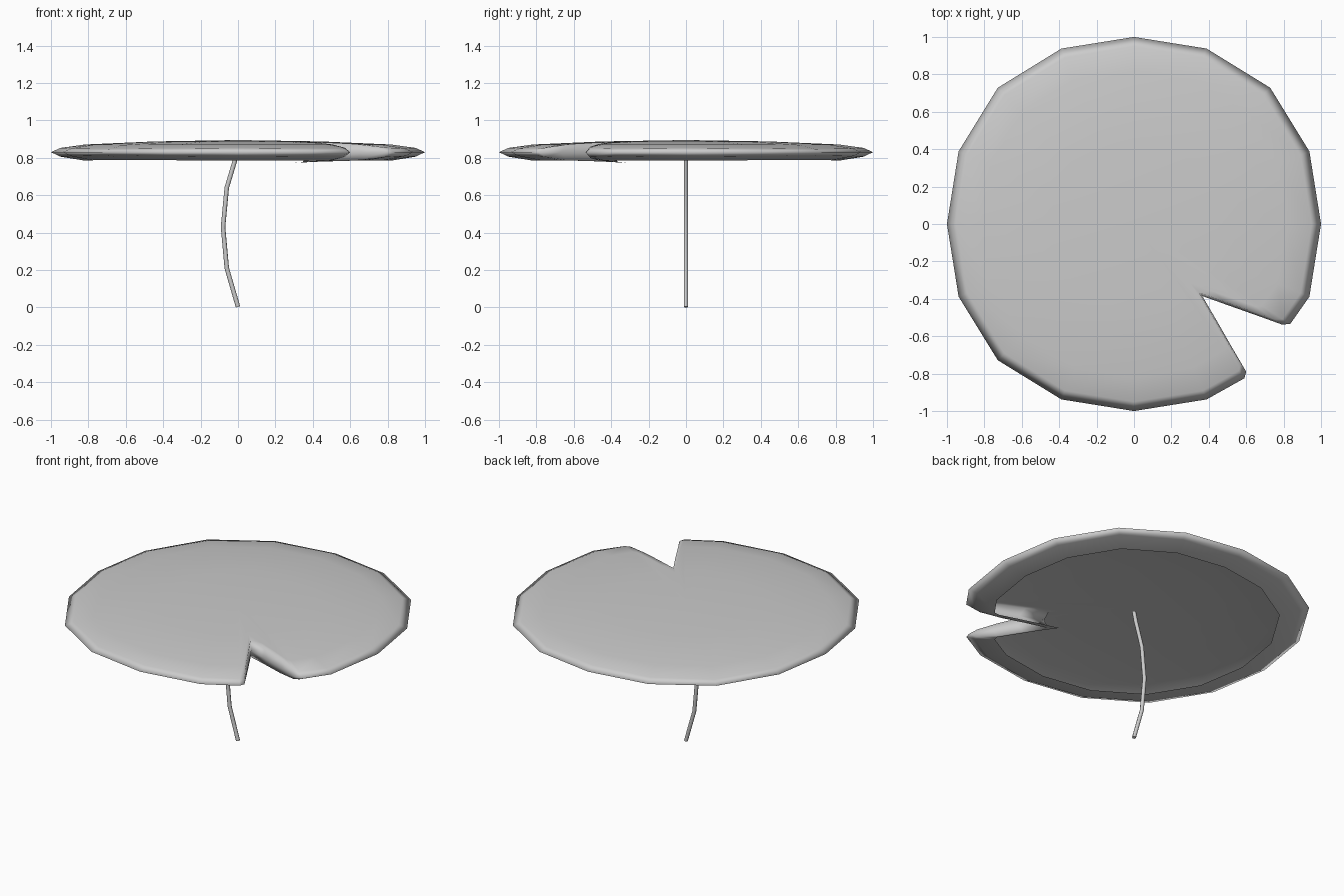
import bpy, bmesh
from math import sin, cos, pi, hypot

if "Cube" in bpy.data.objects:
    bpy.data.objects.remove(bpy.data.objects["Cube"])


def lerp_table(table, r):
    """Piecewise linear height from (radius, z) pairs in rising radius."""
    for (r0, z0), (r1, z1) in zip(table, table[1:]):
        if r <= r1:
            return z0 + (z1 - z0) * (r - r0) / (r1 - r0)
    return table[-1][1]


TOP = [(0, .895), (.4, .889), (.7, .879), (.85, .869), (.96, .851), (1.05, .83)]
UNDER = [(0, .772), (.45, .773), (.6, .781), (.85, .787), (.96, .808), (1.05, .83)]

# Leaf outline: sixteen-sided disc with a notch at the front right
outline = []
for k in range(-1, 14):
    a = k * pi / 8
    r = 1 + .03 * sin(2 * a) ** 2
    outline.append((r * cos(a), r * sin(a)))
outline += [(.59, -.825), (.6, -.79), (.53, -.67), (.45, -.53), (.365, -.385),
            (.51, -.437), (.66, -.49), (.79, -.537), (.835, -.535)]

# Leaf shell: open curled lip underneath, rim, shallow dome on top
bm = bmesh.new()


def ring(s, table=None):
    verts = []
    for x, y in outline:
        x, y = x * s, y * s
        z = lerp_table(table, hypot(x, y)) if table else .83
        verts.append(bm.verts.new((x, y, z)))
    return verts


rings = [ring(.83, UNDER), ring(.95, UNDER), ring(1),
         ring(.95, TOP), ring(.82, TOP), ring(.45, TOP)]
n = len(outline)
for lo, hi in zip(rings, rings[1:]):
    for i in range(n):
        j = (i + 1) % n
        bm.faces.new((lo[i], lo[j], hi[j], hi[i]))
centre = bm.verts.new((0, 0, .895))
for i in range(n):
    bm.faces.new((rings[-1][i], rings[-1][(i + 1) % n], centre))
for f in bm.faces:
    f.smooth = True
mesh = bpy.data.meshes.new("leaf_pad")
bm.to_mesh(mesh)
bm.free()
leaf = bpy.data.objects.new("leaf_pad", mesh)
bpy.context.collection.objects.link(leaf)

# Stem: thin bent tube
path = [(0, .003), (-.06, .21), (-.08, .43), (-.06, .64), (-.012, .80), (0, .855)]
curve = bpy.data.curves.new("stem", 'CURVE')
curve.dimensions = '3D'
curve.bevel_depth = .012
curve.bevel_resolution = 2
curve.use_fill_caps = True
spline = curve.splines.new('POLY')
spline.points.add(len(path) - 1)
for p, (x, z) in zip(spline.points, path):
    p.co = (x, 0, z, 1)
spline.use_smooth = True
stem = bpy.data.objects.new("stem", curve)
bpy.context.collection.objects.link(stem)
